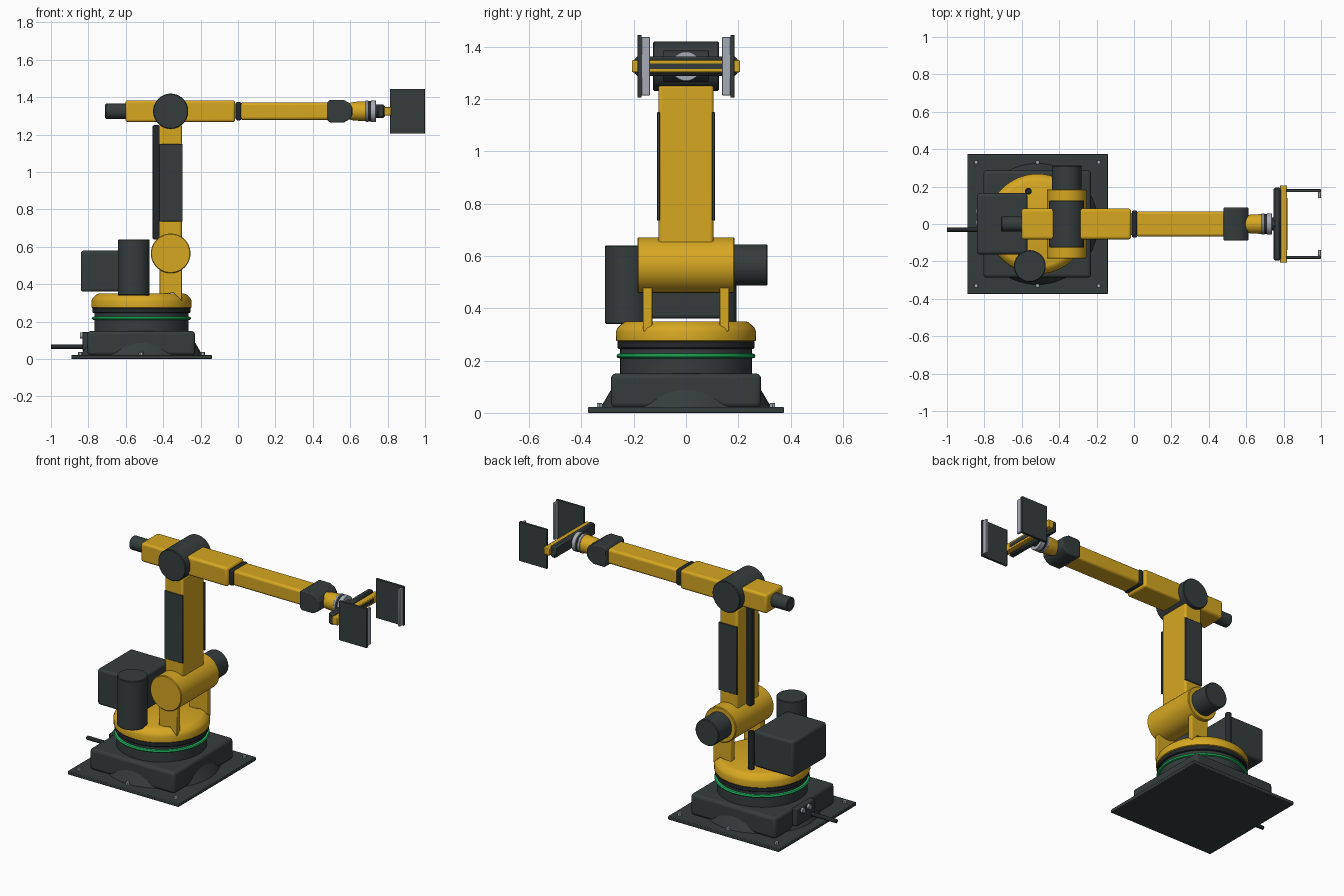
import bpy, bmesh, math
from mathutils import Matrix, Vector

default = bpy.data.objects.get("Cube")
if default:
    bpy.data.objects.remove(default, do_unlink=True)


def material(name, rgb):
    m = bpy.data.materials.new(name)
    m.use_nodes = True
    m.diffuse_color = (*rgb, 1)
    m.node_tree.nodes["Principled BSDF"].inputs["Base Color"].default_value = (*rgb, 1)
    return m


GOLD = material("golden yellow paint", (0.68, 0.39, 0.016))
DARK = material("charcoal paint", (0.036, 0.046, 0.046))
BLACK = material("black rubber", (0.018, 0.022, 0.024))
STEEL = material("light steel", (0.38, 0.41, 0.46))
GREEN = material("green light", (0.015, 0.5, 0.13))


def finish(name, bm, mat, bevel=0.0, segments=3):
    bmesh.ops.recalc_face_normals(bm, faces=bm.faces)
    mesh = bpy.data.meshes.new(name)
    bm.to_mesh(mesh)
    bm.free()
    mesh.materials.append(mat)
    ob = bpy.data.objects.new(name, mesh)
    bpy.context.collection.objects.link(ob)
    bpy.ops.object.select_all(action='DESELECT')
    ob.select_set(True)
    bpy.context.view_layer.objects.active = ob
    bpy.ops.object.shade_smooth_by_angle(angle=math.radians(35))
    if bevel:
        mod = ob.modifiers.new("soft edges", 'BEVEL')
        mod.width, mod.segments = bevel, segments
        mod.limit_method = 'ANGLE'
    return ob


def box(name, mat, x, y, z, bevel=0.0, segments=3):
    """Box from (low, high) pairs on each axis."""
    bm = bmesh.new()
    bmesh.ops.create_cube(bm, size=1)
    spans = (x, y, z)
    for v in bm.verts:
        v.co = Vector([a + (b - a) * (c + 0.5) for (a, b), c in zip(spans, v.co)])
    return finish(name, bm, mat, bevel, segments)


def lathe(name, mat, profile, origin, axis='Z', sides=64):
    """Turn (radius, height) points around an axis, closing both ends."""
    turn = {'Z': Matrix(), 'X': Matrix.Rotation(math.pi / 2, 4, 'Y'),
            'Y': Matrix.Rotation(-math.pi / 2, 4, 'X')}[axis]
    bm = bmesh.new()
    rings = []
    for r, h in profile:
        rings.append([bm.verts.new((r * math.cos(t), r * math.sin(t), h))
                      for t in (2 * math.pi * i / sides for i in range(sides))])
    for a, b in zip(rings, rings[1:]):
        for i in range(sides):
            j = (i + 1) % sides
            bm.faces.new((a[i], a[j], b[j], b[i]))
    bm.faces.new(rings[0])
    bm.faces.new(rings[-1])
    bmesh.ops.transform(bm, matrix=Matrix.Translation(origin) @ turn, verts=bm.verts)
    return finish(name, bm, mat)


def cylinder(name, mat, r, low, high, origin, axis='Z', edge=0.004, sides=64):
    return lathe(name, mat, [(r - edge, low), (r, low + edge), (r, high - edge),
                             (r - edge, high)], origin, axis, sides)


def prism(name, mat, outline, y, bevel=0.0):
    """Extrude an (x, z) outline between two y values."""
    bm = bmesh.new()
    face = bm.faces.new([bm.verts.new((px, y[0], pz)) for px, pz in outline])
    out = bmesh.ops.extrude_face_region(bm, geom=[face])["geom"]
    bmesh.ops.translate(bm, vec=(0, y[1] - y[0], 0),
                        verts=[g for g in out if isinstance(g, bmesh.types.BMVert)])
    return finish(name, bm, mat, bevel, 2)


BX = -0.516                 # turning axis of the base
JX, ARM_Z = -0.36, 1.325    # joint line and forearm height
base = (BX, 0, 0)

# Fixed base
box("base_plate", DARK, (-0.89, -0.14), (-0.375, 0.375), (0, 0.022), 0.004, 2)
box("base_block", DARK, (-0.805, -0.23), (-0.287, 0.287), (0.02, 0.15), 0.018)
lathe("base_flare", DARK, [(0.325, 0.02), (0.315, 0.04), (0.25, 0.15)], base)
for i in range(3):
    for side in (-1, 1):
        cylinder("base_bolt", STEEL, 0.012, 0.02, 0.038,
                 (BX + 0.328 * (i - 1), 0.33 * side, 0), edge=0.002, sides=6)

# Rear connectors and cable
box("connector_panel", DARK, (-0.832, -0.79), (-0.06, 0.12), (0.045, 0.145), 0.004, 2)
for y in (0.005, 0.065):
    cylinder("connector_socket", STEEL, 0.016, -0.846, -0.82, (0, y, 0.125), 'X', 0.002, 24)
cylinder("power_cable", BLACK, 0.012, -1.0, -0.8, (0, -0.03, 0.065), 'X', 0.002, 20)

# Turntable
cylinder("turntable_drum", DARK, 0.252, 0.14, 0.25, base)
lathe("turntable_light_ring", GREEN, [(0.25, 0.208), (0.262, 0.211), (0.266, 0.218),
                                      (0.262, 0.225), (0.25, 0.228)], base)
cylinder("turntable_band", BLACK, 0.262, 0.245, 0.275, base)
lathe("turntable_top", GOLD, [(0.255, 0.27), (0.267, 0.276), (0.268, 0.31), (0.262, 0.325),
                              (0.24, 0.346), (0.228, 0.35)], base)

# Equipment carried on the turntable
box("control_box", DARK, (-0.84, -0.57), (-0.162, 0.165), (0.36, 0.58), 0.015)
cylinder("turn_motor", DARK, 0.085, 0.34, 0.64, (-0.557, -0.225, 0))
cylinder("cable_post", BLACK, 0.018, 0.34, 0.58, (-0.565, 0.175, 0), sides=24)

# Shoulder
for side in (-1, 1):
    prism("shoulder_bracket", GOLD, [(-0.42, 0.34), (-0.345, 0.355), (-0.3, 0.31),
                                     (-0.3, 0.565), (-0.42, 0.565)],
          (0.147 * side - 0.018, 0.147 * side + 0.018), 0.004)
cylinder("shoulder_joint", GOLD, 0.106, -0.185, 0.185, (JX, 0, 0.565), 'Y')
cylinder("shoulder_motor", DARK, 0.079, 0.18, 0.312, (JX, 0, 0.565), 'Y')

# Upper arm
box("upper_arm", GOLD, (-0.422, -0.3), (-0.105, 0.105), (0.58, 1.255), 0.012)
for side in (-1, 1):
    box("arm_side_panel", DARK, (-0.422, -0.296), sorted((0.1 * side, 0.111 * side)),
        (0.735, 1.15), 0.002, 1)
box("arm_conduit", BLACK, (-0.456, -0.42), (-0.015, 0.022), (0.64, 1.25), 0.006)

# Elbow and forearm
cylinder("elbow_joint", DARK, 0.094, -0.126, 0.126, (JX, 0, ARM_Z), 'Y')
box("forearm_housing", GOLD, (-0.602, -0.015), (-0.082, 0.082),
    (ARM_Z - 0.058, ARM_Z + 0.058), 0.014)
cylinder("forearm_motor", DARK, 0.041, -0.71, -0.59, (0, 0, ARM_Z), 'X')
box("forearm_core", GOLD, (-0.03, 0.0), (-0.06, 0.06), (ARM_Z - 0.04, ARM_Z + 0.04), 0.01)
box("forearm_collar", BLACK, (-0.012, 0.018), (-0.072, 0.072),
    (ARM_Z - 0.049, ARM_Z + 0.049), 0.01)
box("forearm_tube", GOLD, (0.01, 0.5), (-0.067, 0.067), (ARM_Z - 0.046, ARM_Z + 0.046), 0.014)

# Wrist
half = [(0.478, 0.048), (0.492, 0.061), (0.565, 0.061), (0.598, 0.042), (0.612, 0.02)]
outline = [(x, ARM_Z + z) for x, z in half] + [(x, ARM_Z - z) for x, z in reversed(half)]
prism("wrist_housing", DARK, outline, (-0.088, 0.088), 0.006)
wrist = (0, 0, ARM_Z)
lathe("wrist_neck", GOLD, [(0.04, 0.58), (0.05, 0.62), (0.053, 0.685)], wrist, 'X')
for name, mat, r, a, b in (("wrist_ring", STEEL, 0.057, 0.682, 0.697),
                           ("wrist_seal", BLACK, 0.054, 0.695, 0.712),
                           ("tool_flange", STEEL, 0.057, 0.71, 0.738),
                           ("tool_hub", DARK, 0.035, 0.735, 0.76)):
    cylinder(name, mat, r, a, b, wrist, 'X', 0.002)

# Gripper
box("gripper_crossbar", DARK, (0.745, 0.785), (-0.196, 0.196),
    (ARM_Z - 0.037, ARM_Z + 0.037), 0.01, 1)
box("gripper_rail", GOLD, (0.78, 0.818), (-0.207, 0.207), (ARM_Z - 0.023, ARM_Z + 0.023), 0.004, 2)
box("gripper_rail_slot", DARK, (0.815, 0.821), (-0.14, 0.14), (ARM_Z - 0.011, ARM_Z + 0.011))
for side in (-1, 1):
    box("finger_plate", DARK, (0.812, 1.0), sorted((0.17 * side, 0.186 * side)),
        (1.205, 1.445), 0.003, 2)
    box("finger_tip", STEEL, (0.984, 0.999), sorted((0.138 * side, 0.171 * side)),
        (1.213, 1.437), 0.002, 1)
